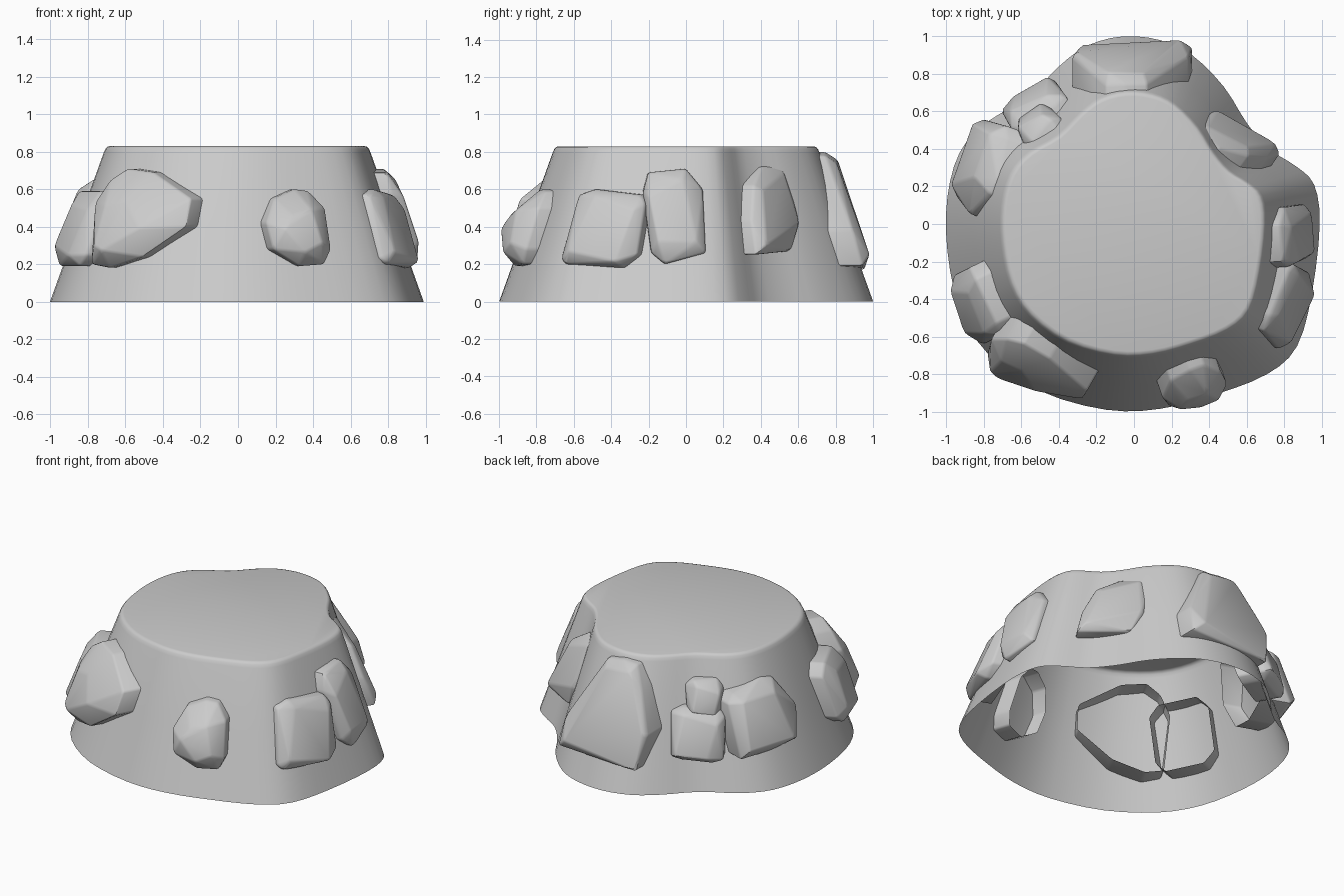
import bpy, bmesh, math, random
from mathutils import Vector

random.seed(4)
cube = bpy.data.objects.get("Cube")
if cube:
    bpy.data.objects.remove(cube)

stone = bpy.data.materials.new("grey stone")
stone.use_nodes = True
GREY = (0.6, 0.6, 0.6, 1)
stone.diffuse_color = GREY
stone.node_tree.nodes["Principled BSDF"].inputs["Base Color"].default_value = GREY


def finish(bm, name, angle):
    mesh = bpy.data.meshes.new(name)
    bm.to_mesh(mesh)
    bm.free()
    mesh.materials.append(stone)
    ob = bpy.data.objects.new(name, mesh)
    bpy.context.collection.objects.link(ob)
    bpy.ops.object.select_all(action="DESELECT")
    ob.select_set(True)
    bpy.context.view_layer.objects.active = ob
    bpy.ops.object.shade_smooth_by_angle(angle=math.radians(angle))
    return ob


def smooth_loop(pts, steps):
    """Closed Catmull-Rom curve through the points."""
    pts = [Vector(p) for p in pts]
    out = []
    for i in range(len(pts)):
        a, b, c, d = (pts[(i + k) % len(pts)] for k in (-1, 0, 1, 2))
        for s in range(steps):
            t = s / steps
            out.append(0.5 * (2 * b + (c - a) * t + (2 * a - 5 * b + 4 * c - d) * t * t
                              + (3 * b - a - 3 * c + d) * t ** 3))
    return out


# Tapered hollow plinth: one lobed outline, open underneath
outline = smooth_loop([
    (.99, 0), (.96, .21), (.86, .31), (.72, .40), (.6, .54), (.48, .73), (.31, .90),
    (.14, .98), (-.06, 1), (-.25, .95), (-.4, .84), (-.57, .67), (-.79, .54), (-.93, .38),
    (-.995, .14), (-.995, -.14), (-.93, -.45), (-.78, -.69), (-.5, -.89), (-.15, -.99),
    (.14, -.985), (.43, -.91), (.71, -.8), (.87, -.65), (.95, -.36)], 3)
bm = bmesh.new()
rings = []
for z, f in ((0, 1), (.4, .856), (.795, .714), (.815, .705), (.826, .695), (.83, .68)):
    rings.append([bm.verts.new((p.x * f, p.y * f, z)) for p in outline])
for low, high in zip(rings, rings[1:]):
    for i in range(len(low)):
        j = (i + 1) % len(low)
        bm.faces.new((low[i], low[j], high[j], high[i]))
bm.faces.new(rings[-1])
finish(bm, "plinth", 45)


def rock(name, x, y, facing, thick, front, shape, peak=(0, 0), back=-.1):
    """Open-backed boulder set in the wall; shape is (sideways, height) points."""
    lean = .34
    zc = sum(p[1] for p in shape) / len(shape)
    uc = sum(p[0] for p in shape) / len(shape)
    bm = bmesh.new()
    for i, (u, z) in enumerate(shape):
        bm.verts.new((u, back, z))
        bm.verts.new((u, thick * random.uniform(.3, .6), z))
        if i % 2 == 0:
            s = front * random.uniform(.9, 1.05)
            bm.verts.new((uc + peak[0] + (u - uc) * s, thick * random.uniform(.9, 1.1),
                          zc + peak[1] + (z - zc) * s))
    bmesh.ops.convex_hull(bm, input=bm.verts)
    loose = [v for v in bm.verts if not v.link_faces]
    bmesh.ops.delete(bm, geom=loose, context="VERTS")
    bmesh.ops.dissolve_limit(bm, angle_limit=math.radians(6), verts=bm.verts, edges=bm.edges)
    rear = [f for f in bm.faces if all(v.co.y < back + .001 for v in f.verts)]
    bmesh.ops.delete(bm, geom=rear, context="FACES")
    edges = [e for e in bm.edges if len(e.link_faces) == 2 and e.calc_face_angle() > .2]
    bmesh.ops.bevel(bm, geom=edges, offset=.012, segments=2, profile=.5,
                    affect="EDGES", clamp_overlap=True)
    # Place against the sloping wall
    a = math.radians(facing)
    n, side = Vector((math.cos(a), math.sin(a), 0)), Vector((-math.sin(a), math.cos(a), 0))
    for v in bm.verts:
        u, d, z = v.co
        v.co = Vector((x, y, z)) + side * u + n * (d + (zc - z) * lean)
    bmesh.ops.recalc_face_normals(bm, faces=bm.faces)
    finish(bm, name, 30)


# Boulders, counter-clockwise from the front
rock("front_rock", .285, -.795, -71, .16, .6,
     [(-.1, .55), (.02, .6), (.1, .59), (.17, .5), (.18, .28), (.14, .2), (0, .19),
      (-.15, .28), (-.17, .42)], (0, -.02))
rock("left_front_rock", .77, -.42, -22, .1, .8,
     [(-.23, .23), (-.17, .57), (-.08, .6), (.19, .57), (.22, .52), (.21, .25), (.13, .18), (-.2, .2)])
rock("left_rock", .805, -.06, 3, .1, .78,
     [(-.17, .58), (-.14, .69), (.06, .71), (.15, .6), (.16, .26), (-.06, .2), (-.13, .26)])
rock("back_left_rock", .515, .415, 55, .08, .82,
     [(-.24, .25), (-.2, .43), (-.11, .62), (.04, .72), (.2, .74), (.24, .66), (.2, .4), (.1, .27)])
rock("back_rock", 0, .805, 90, .08, .88,
     [(-.31, .19), (-.29, .38), (-.07, .78), (.05, .8), (.15, .79), (.23, .66), (.33, .4), (.28, .17)],
     back=-.13)
rock("small_low_rock", -.5, .58, 119, .13, .82,
     [(-.16, .24), (-.17, .5), (-.1, .53), (.12, .53), (.17, .48), (.17, .23), (.1, .2), (-.1, .21)])
rock("small_high_rock", -.47, .49, 128, .12, .8,
     [(-.1, .49), (-.11, .65), (-.06, .69), (.09, .69), (.13, .64), (.13, .5), (.08, .46)])
rock("back_right_rock", -.73, .265, 160, .16, .8,
     [(-.25, .24), (-.26, .58), (-.2, .62), (.02, .67), (.11, .65), (.25, .45), (.19, .27), (0, .22)], (-.02, 0))
rock("right_rock", -.785, -.41, 206, .13, .7,
     [(-.2, .25), (-.2, .52), (-.13, .59), (.13, .59), (.2, .53), (.2, .25), (.14, .19), (-.12, .19)])
rock("front_right_rock", -.47, -.71, 240, .15, .5,
     [(-.28, .2), (-.3, .53), (-.23, .65), (-.14, .71), (.02, .69), (.28, .55), (.28, .4),
      (.05, .24), (-.16, .18)], (-.06, -.04), back=-.13)
